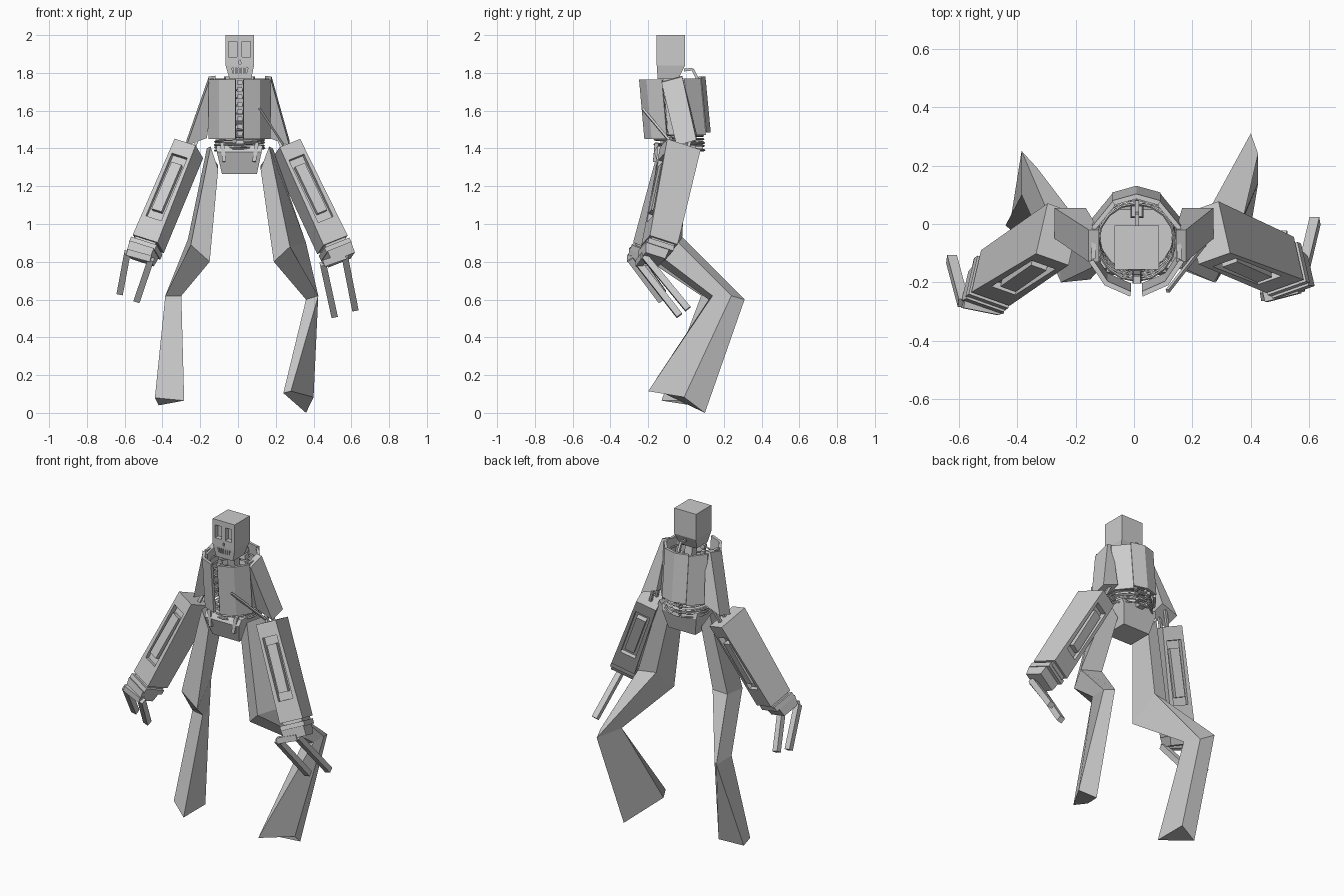
import bpy, bmesh, math, random
from mathutils import Matrix, Vector

if "Cube" in bpy.data.objects:
    bpy.data.objects.remove(bpy.data.objects["Cube"])
random.seed(4)


def finish(name, bm):
    bmesh.ops.recalc_face_normals(bm, faces=bm.faces)
    me = bpy.data.meshes.new(name)
    bm.to_mesh(me)
    bm.free()
    ob = bpy.data.objects.new(name, me)
    bpy.context.collection.objects.link(ob)
    return ob


def loft(name, rings):
    bm = bmesh.new()
    vs = [[bm.verts.new(p) for p in r] for r in rings]
    n = len(vs[0])
    for a, b in zip(vs, vs[1:]):
        for i in range(n):
            j = (i + 1) % n
            bm.faces.new((a[i], a[j], b[j], b[i]))
    bm.faces.new(vs[0])
    bm.faces.new(vs[-1])
    return finish(name, bm)


def frame(p, q, back=(0, 1, 0)):
    """Frame centred between p (top) and q (bottom): z runs up the limb, y to the back."""
    p, q = Vector(p), Vector(q)
    z = (p - q).normalized()
    y = Vector(back)
    y = (y - z * y.dot(z)).normalized()
    x = y.cross(z)
    m = Matrix((x, y, z)).transposed().to_4x4()
    m.translation = (p + q) / 2
    return m, (p - q).length


def box(name, m, size, loc=(0, 0, 0), top=(1, 1)):
    bm = bmesh.new()
    bmesh.ops.create_cube(bm, size=1)
    for v in bm.verts:
        if v.co.z > 0:
            v.co.x *= top[0]
            v.co.y *= top[1]
        v.co = m @ (Vector([c * s for c, s in zip(v.co, size)]) + Vector(loc))
    return finish(name, bm)


def beam(name, p, q, w, d=None, top=(1, 1)):
    m, length = frame(p, q)
    return box(name, m, (w, d or w, length), top=top)


def cut(ob, cutter):
    cutter.hide_render = True
    mod = ob.modifiers.new("cut", 'BOOLEAN')
    mod.object, mod.operation, mod.solver = cutter, 'DIFFERENCE', 'EXACT'
    bpy.context.view_layer.objects.active = ob
    bpy.ops.object.modifier_apply(modifier=mod.name)
    bpy.data.objects.remove(cutter)


def rect(x0, x1, y0, y1, z):
    return [(x0, y0, z), (x1, y0, z), (x1, y1, z), (x0, y1, z)]


I = Matrix.Identity(4)

# Head with tapered jaw, eye sockets and grinning mouth
head = loft("head", [rect(-.045, .07, -.15, -.04, 1.768), rect(-.066, .085, -.155, -.005, 1.84),
                     rect(-.066, .085, -.155, -.005, 2)])
for x in (-.027, .043):
    cut(head, box("eye_cutter", I, (.044, .05, .08), (x, -.15, 1.925), (1, 1)))
cut(head, box("mouth_cutter", I, (.07, .04, .03), (.01, -.15, 1.812), (1.25, 1)))
cut(head, box("nose_cutter", I, (.012, .03, .02), (.01, -.15, 1.858), (.5, 1)))
for i in range(5):
    box("tooth", I, (.01, .02, .034), (-.018 + i * .014, -.142, 1.812))
beam("neck", (.01, -.07, 1.79), (.01, -.03, 1.55), .05)
beam("neck_cable_upper", (.01, -.01, 1.815), (.01, .035, 1.82), .014)
beam("neck_cable_lower", (.01, .035, 1.82), (.01, .075, 1.74), .014)


# Chest shell: separate faceted plates leaning slightly forward
def plate(name, a0, a1, n, z0, z1, grow=0):
    def ring(z, cy):
        pts = []
        for r, order in ((1, range(n + 1)), (.9, range(n, -1, -1))):
            for i in order:
                a = math.radians(a0 + (a1 - a0) * i / n)
                pts.append((.008 + (.163 + grow) * r * math.cos(a), cy + (.17 + grow) * r * math.sin(a), z))
        return pts
    return loft(name, [ring(z0, -.042), ring(z1, -.07)])


for args in (("chest_plate_right", 277, 341, 2, 1.45, 1.765, .01), ("side_plate_right", 342, 420, 2, 1.47, 1.77),
             ("back_plate", 60, 120, 2, 1.485, 1.78, .003), ("side_plate_left", 120, 198, 2, 1.47, 1.77),
             ("chest_plate_left", 199, 263, 2, 1.45, 1.765, .01)):
    plate(*args)

# Spine, breastbone links and thin tilted rib rings
for i in range(10):
    z = 1.40 + i * .039
    box("vertebra", I, (.045, .045, .026), (.01, .07 - i * .003, z), (.8, .8))
    if i > 1:
        box("breastbone_link", I, (.03, .025, .024), (.01, -.165 - i * .003, z), (.8, 1))
for i in range(12):
    z = 1.395 + i * .015 if i < 6 else 1.49 + (i - 6) * .045
    bpy.ops.mesh.primitive_torus_add(major_segments=16, minor_segments=4, major_radius=.132, minor_radius=.005,
                                     location=(.008, -.038 - (z - 1.45) * .09, z),
                                     rotation=(random.uniform(-.06, .06), random.uniform(-.06, .06), i))
    bpy.context.object.name = "rib_ring"

# Pelvis block
loft("pelvis", [rect(-.085, .1, -.13, .03, 1.265), rect(-.112, .125, -.17, .06, 1.38),
                rect(-.115, .13, -.15, .05, 1.415)])
for x in (-.085, .1):
    beam("pelvis_strut", (x, -.155, 1.43), (x * .85, -.165, 1.33), .02)

# Arms: shoulder wedge, elbow rods, panelled forearm, wrist and two long fingers
arms = {
    "right": (1, .178, (.255, -.03, 1.40), (.50, -.14, .89),
              [((.45, -.25, .79), (.51, -.035, .515)), ((.565, -.22, .83), (.62, .01, .55))]),
    "left": (-1, .155, (-.26, -.035, 1.40), (-.475, -.185, .895),
             [((-.46, -.295, .815), (-.535, -.13, .595)), ((-.585, -.27, .85), (-.625, -.12, .635))]),
}
for side, (s, sx, p, q, fingers) in arms.items():
    def quad(x0, x1, y0, y1, za, zb):
        return [(s * x0, y0, za), (s * x1, y0, zb), (s * x1, y1, zb + .03), (s * x0, y1, za + .03)]
    loft("upper_arm_" + side, [quad(.165, .272, -.05, .055, 1.455, 1.415),
                               quad(sx - .035, sx, -.13, -.02, 1.755, 1.75)])
    for dy in (-.025, .03):
        beam("elbow_rod", (s * .205, dy, 1.47), (s * .25, dy - .03, 1.36), .016)
    m, length = frame(p, q, (-s * .32, .9, 0))
    w, d, h = .145, .158, length / 2
    arm = box("forearm_" + side, m, (w, d, length), top=(.85, 1.2))
    for f in (-1, 1):
        cut(arm, box("panel_cutter", m, (.09, .06, .37), (0, f * (d / 2 + .01), .02)))
        box("forearm_panel", m, (.058, .03, .28), (0, f * (d / 2 - .004), .02))
    box("wrist_gap", m, (.12, .13, .04), (0, 0, -h - .005))
    box("wrist_cuff", m, (.15, .145, .03), (0, -.01, -h - .03))
    box("hand", m, (.135, .11, .06), (0, -.025, -h - .07), (1.05, 1.2))
    for a, b in fingers:
        beam("finger_" + side, a, b, .034)
    # knuckle joining the fingers to the hand
    beam("knuckle_" + side, fingers[0][0], fingers[1][0], .035)

# Slanted strut from chest to elbow
beam("chest_strut", (.115, -.23, 1.61), (.24, -.07, 1.42), .012)

# Backward-bent legs: hip, knee, hock and foot sections
loft("leg_right", [
    [(.12, -.14, 1.29), (.165, -.15, 1.41), (.185, .0, 1.40), (.12, .0, 1.31)],
    [(.19, -.155, .80), (.275, -.20, .88), (.36, -.04, .90), (.22, -.02, .93)],
    [(.36, .12, .60), (.425, .14, .62), (.425, .24, .62), (.40, .31, .60)],
    [(.24, -.12, .105), (.28, -.20, .115), (.40, -.01, .083), (.36, .10, .0)]])
loft("leg_left", [
    [(-.105, -.14, 1.29), (-.145, -.15, 1.41), (-.165, .0, 1.40), (-.105, .0, 1.31)],
    [(-.15, -.19, .80), (-.25, -.20, .89), (-.265, -.03, .92), (-.17, -.02, .93)],
    [(-.30, .08, .62), (-.385, .10, .62), (-.385, .25, .62), (-.33, .19, .60)],
    [(-.285, -.13, .065), (-.44, -.005, .08), (-.42, .03, .04), (-.285, .085, .065)]])
